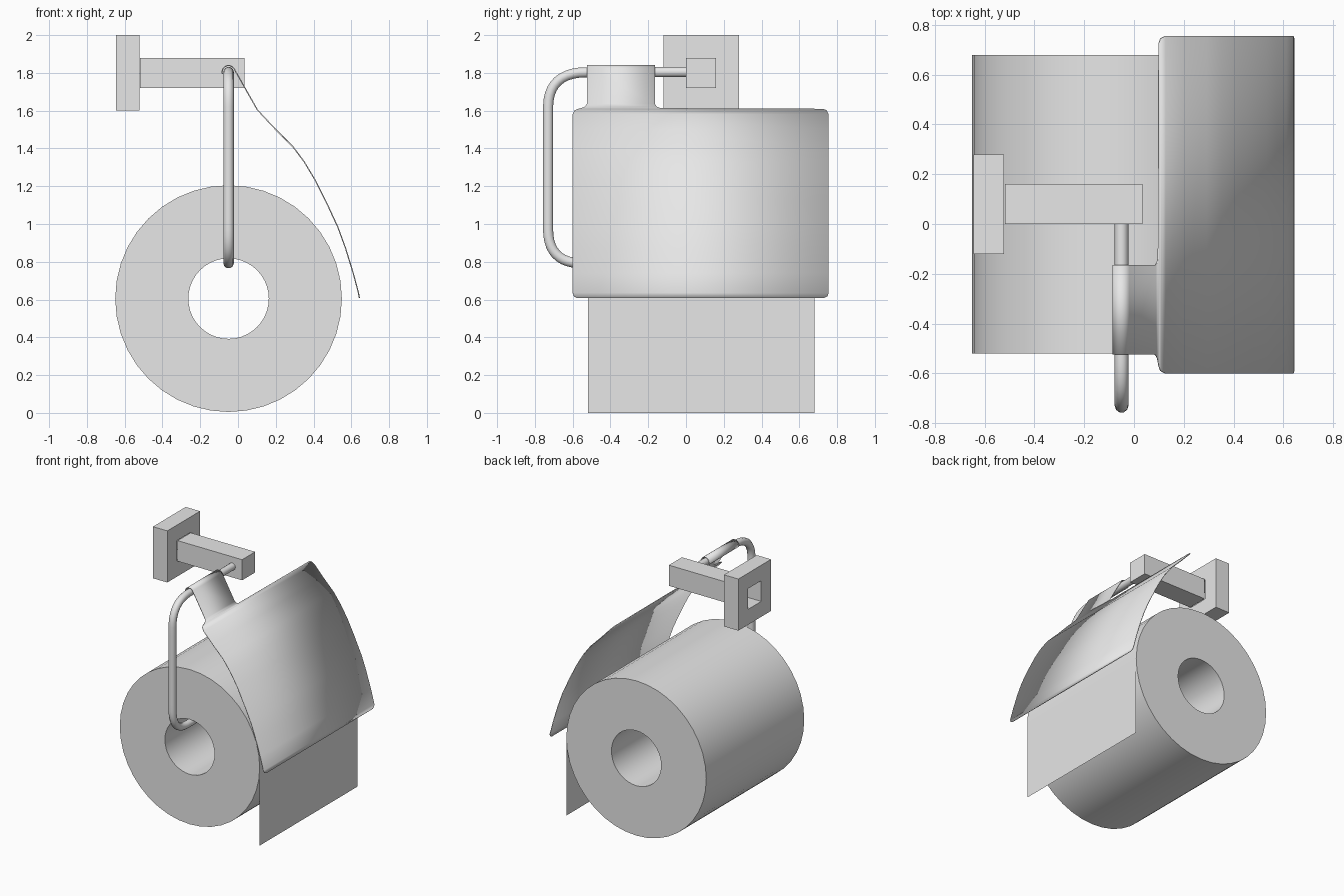
import bpy, bmesh, math
from mathutils import Vector

cube = bpy.data.objects.get("Cube")
if cube:
    bpy.data.objects.remove(cube, do_unlink=True)

grey = bpy.data.materials.new("plain grey")
grey.use_nodes = True
COLOUR = (0.8, 0.8, 0.8, 1)
grey.diffuse_color = COLOUR
grey.node_tree.nodes["Principled BSDF"].inputs["Base Color"].default_value = COLOUR


def add_object(name, data):
    data.materials.append(grey)
    obj = bpy.data.objects.new(name, data)
    bpy.context.collection.objects.link(obj)
    return obj


def finish(name, bm, smooth=False, recalc=True):
    if recalc:
        bmesh.ops.recalc_face_normals(bm, faces=bm.faces)
    mesh = bpy.data.meshes.new(name)
    bm.to_mesh(mesh)
    bm.free()
    obj = add_object(name, mesh)
    if smooth:
        bpy.ops.object.select_all(action='DESELECT')
        obj.select_set(True)
        bpy.context.view_layer.objects.active = obj
        bpy.ops.object.shade_smooth_by_angle(angle=math.radians(35))
    return obj


def loft(bm, loops, closed=True, cyclic=False):
    """Join successive loops of points with quads."""
    rings = [[bm.verts.new(p) for p in loop] for loop in loops]
    pairs = list(zip(rings, rings[1:]))
    if cyclic:
        pairs.append((rings[-1], rings[0]))
    for a, b in pairs:
        n = len(a)
        for i in range(n if closed else n - 1):
            j = (i + 1) % n
            bm.faces.new((a[i], a[j], b[j], b[i]))
    return rings


def square(x, half):
    """Square loop across x, centred on the arm axis."""
    return [(x, 0.08 + sy * half, 1.8 + sz * half)
            for sy, sz in ((-1, -1), (1, -1), (1, 1), (-1, 1))]


# Wall mount: square block with a square socket right through it
bm = bmesh.new()
loft(bm, [square(-0.645, 0.2), square(-0.522, 0.2),
          square(-0.522, 0.08), square(-0.645, 0.08)], cyclic=True)
finish("wall_mount", bm)

# Arm: square tube, open towards the mount and capped at the free end
bm = bmesh.new()
rings = loft(bm, [square(-0.518, 0.08), square(0.035, 0.08)])
bm.faces.new(rings[1])
finish("arm", bm)

# Paper roll with its central hole
AXIS_X, AXIS_Z, R_OUT, R_IN = -0.05, 0.605, 0.6, 0.213
FRONT, BACK = -0.52, 0.68


def circle(radius, y, n=40):
    return [(AXIS_X + radius * math.cos(math.tau * i / n), y,
             AXIS_Z + radius * math.sin(math.tau * i / n)) for i in range(n)]


bm = bmesh.new()
loft(bm, [circle(R_OUT, FRONT), circle(R_OUT, BACK),
          circle(R_IN, BACK), circle(R_IN, FRONT)], cyclic=True)
finish("paper_roll", bm, smooth=True)

# Loose end of the paper hanging straight down
bm = bmesh.new()
edge_x = AXIS_X + R_OUT
loft(bm, [[(edge_x, FRONT, z), (edge_x, BACK, z)] for z in (AXIS_Z, 0)], closed=False)
finish("hanging_sheet", bm, recalc=False)

# Bent rod: straight runs joined by two rounded bends
curve = bpy.data.curves.new("rod", 'CURVE')
curve.dimensions = '3D'
curve.bevel_depth = 0.028
curve.bevel_resolution = 3
curve.resolution_u = 10
curve.use_fill_caps = True
spline = curve.splines.new('BEZIER')
path = [(0.0, 1.805), (-0.53, 1.803), (-0.73, 1.62),
        (-0.73, 0.97), (-0.57, 0.793), (0.15, 0.793)]
corners = {1: (-0.73, 1.803), 3: (-0.73, 0.8)}
pts = [Vector((AXIS_X, y, z)) for y, z in path]
spline.bezier_points.add(len(pts) - 1)
for bp, p in zip(spline.bezier_points, pts):
    bp.handle_left_type = bp.handle_right_type = 'FREE'
    bp.co = p
for i in range(len(pts) - 1):
    a, b = spline.bezier_points[i], spline.bezier_points[i + 1]
    if i in corners:
        c = Vector((AXIS_X, *corners[i]))
        a.handle_right = pts[i].lerp(c, 0.65)
        b.handle_left = pts[i + 1].lerp(c, 0.65)
    else:
        a.handle_right = pts[i].lerp(pts[i + 1], 0.33)
        b.handle_left = pts[i + 1].lerp(pts[i], 0.33)
spline.bezier_points[0].handle_left = pts[0]
spline.bezier_points[-1].handle_right = pts[-1]
add_object("rod", curve)

# Cover: hook round the rod, narrow tab, then a wide curved flap
TAB, FLAP = (-0.525, -0.165), (-0.6, 0.755)
rows = []
for i in range(13):
    a = math.radians(200 - i * 14)
    rows.append((AXIS_X + 0.034 * math.cos(a), 1.805 + 0.034 * math.sin(a), *TAB))


def inset(span, d):
    return span[0] + d, span[1] - d


# Tab foot flares out, and the flap's corners are rounded
rows += [(0.085, 1.635, *TAB),
         (0.093, 1.62, *inset(TAB, -0.01)),
         (0.098, 1.612, *inset(TAB, -0.03)),
         (0.1, 1.608, *inset(FLAP, 0.03)),
         (0.107, 1.6, *inset(FLAP, 0.01)),
         (0.125, 1.58, *FLAP)]
flap_profile = [(0.2, 1.5), (0.29, 1.41), (0.35, 1.33), (0.41, 1.23), (0.47, 1.11),
                (0.53, 0.98), (0.57, 0.87), (0.61, 0.74), (0.638, 0.635)]
rows += [(x, z, *FLAP) for x, z in flap_profile]
rows += [(0.641, 0.617, *inset(FLAP, 0.007)), (0.643, 0.608, *inset(FLAP, 0.025))]

bm = bmesh.new()
loft(bm, [[(x, y0, z), (x, y1, z)] for x, z, y0, y1 in rows], closed=False)
cover = finish("cover", bm, smooth=True)
thickness = cover.modifiers.new("thickness", 'SOLIDIFY')
thickness.thickness = 0.006
thickness.offset = 0
